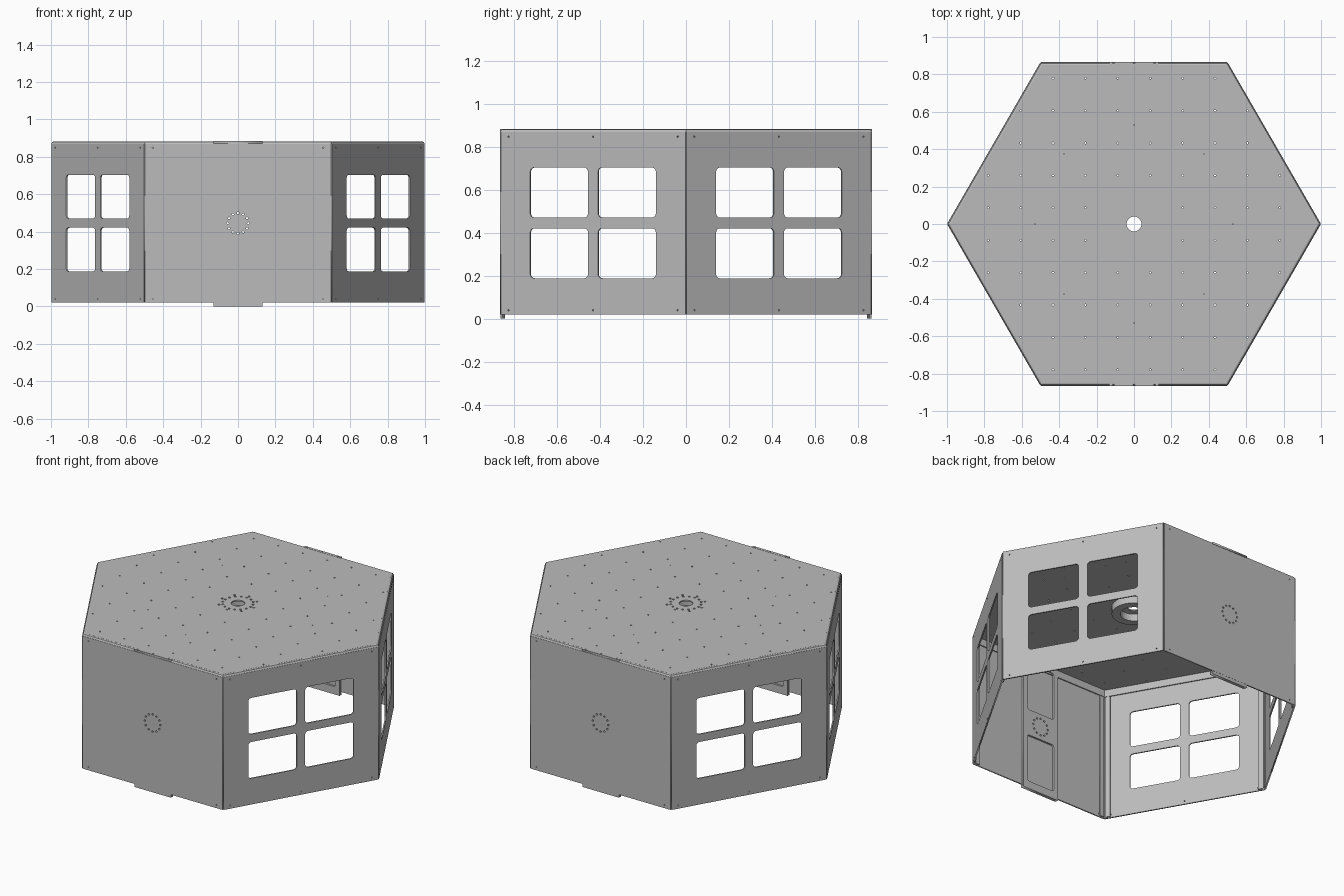
import bpy
import bmesh
from math import pi, sin, cos, radians
from mathutils import Matrix, Vector

cube = bpy.data.objects.get("Cube")
if cube:
    bpy.data.objects.remove(cube)

# Single sheet metal colour
metal = bpy.data.materials.new("sheet_grey")
metal.use_nodes = True
grey = (0.5, 0.5, 0.5, 1)
metal.diffuse_color = grey
metal.node_tree.nodes["Principled BSDF"].inputs["Base Color"].default_value = grey


def add_object(name, mesh, matrix):
    mesh.materials.clear()
    mesh.materials.append(metal)
    obj = bpy.data.objects.new(name, mesh)
    obj.matrix_world = matrix
    bpy.context.collection.objects.link(obj)
    return obj


def circle(x, y, r, n=8):
    return [(x + r * cos(2 * pi * i / n), y + r * sin(2 * pi * i / n)) for i in range(n)]


def ring_of_holes(x, y, ring, r, count):
    return [circle(px, py, r) for px, py in circle(x, y, ring, count)]


def rounded_rect(x0, y0, x1, y1, r=0.0, steps=4):
    if r == 0:
        return [(x0, y0), (x1, y0), (x1, y1), (x0, y1)]
    corners = [(x1 - r, y1 - r), (x0 + r, y1 - r), (x0 + r, y0 + r), (x1 - r, y0 + r)]
    points = []
    for k, (cx, cy) in enumerate(corners):
        for s in range(steps + 1):
            a = (k + s / steps) * pi / 2
            points.append((cx + r * cos(a), cy + r * sin(a)))
    return points


def sheet(name, outline, holes, thickness, matrix):
    """Flat plate with holes, drawn as a filled and extruded 2D curve."""
    curve = bpy.data.curves.new(name, "CURVE")
    curve.dimensions = "2D"
    curve.fill_mode = "BOTH"
    curve.extrude = thickness / 2
    for loop in [outline] + holes:
        spline = curve.splines.new("POLY")
        spline.points.add(len(loop) - 1)
        for point, (x, y) in zip(spline.points, loop):
            point.co = (x, y, 0, 1)
        spline.use_cyclic_u = True
    temp = bpy.data.objects.new(name + "_outline", curve)
    bpy.context.collection.objects.link(temp)
    graph = bpy.context.evaluated_depsgraph_get()
    mesh = bpy.data.meshes.new_from_object(temp.evaluated_get(graph))
    bpy.data.objects.remove(temp)
    bpy.data.curves.remove(curve)
    return add_object(name, mesh, matrix)


def lathe(name, profile, sides, matrix=Matrix()):
    """Closed (radius, z) profile swept around the z axis."""
    bm = bmesh.new()
    rings = [[bm.verts.new((r * cos(2 * pi * i / sides), r * sin(2 * pi * i / sides), z))
              for r, z in profile] for i in range(sides)]
    n = len(profile)
    for i in range(sides):
        a, b = rings[i], rings[(i + 1) % sides]
        for k in range(n):
            m = (k + 1) % n
            bm.faces.new((a[k], b[k], b[m], a[m]))
    bmesh.ops.recalc_face_normals(bm, faces=bm.faces)
    mesh = bpy.data.meshes.new(name)
    bm.to_mesh(mesh)
    bm.free()
    return add_object(name, mesh, matrix)


def upright(angle, apothem):
    """Place a flat drawing as a wall facing outward at the given angle."""
    return (Matrix.Rotation(radians(angle), 4, "Z")
            @ Matrix.Translation((0, -apothem, 0)) @ Matrix.Rotation(pi / 2, 4, "X"))


# Roof plate with its grid of holes and central bolt pattern
roof_holes = [circle(0, 0, 0.04, 32)]
roof_holes += ring_of_holes(0, 0, 0.09, 0.007, 16)
roof_holes += ring_of_holes(0, 0, 0.112, 0.007, 8)
roof_holes += ring_of_holes(0, 0, 0.53, 0.003, 8)
steps = [0.0866 * k for k in range(-9, 10, 2)]
for x in steps:
    for y in steps:
        near_bolts = abs(x) < 0.1 and abs(y) < 0.1
        if abs(x) + abs(y) / 3 ** 0.5 < 0.975 and not near_bolts:
            roof_holes.append(circle(x, y, 0.005))
sheet("roof", circle(0, 0, 0.982, 6), roof_holes, 0.008,
      Matrix.Translation((0, 0, 0.879)))

# Folded roof edge and its downward flange
lathe("roof_flange", [(0.98, 0.883), (0.992, 0.88), (0.998, 0.87), (0.987, 0.868),
                      (0.987, 0.83), (0.979, 0.83), (0.979, 0.874)], 6)

# Collar hanging under the roof centre
collar = lathe("roof_collar", [(0.13, 0.875), (0.13, 0.83), (0.08, 0.83), (0.08, 0.875)], 40)

# Walls
WALL = rounded_rect(-0.496, 0.02, 0.496, 0.87)
screws = [circle(x, z, 0.004) for x in (-0.455, 0, 0.455) for z in (0.04, 0.848)]
panes = [rounded_rect(x, z, x + 0.311, z + 0.233, 0.02)
         for x in (-0.338, 0.027) for z in (0.188, 0.471)]
bolt_ring = ring_of_holes(0, 0.445, 0.055, 0.006, 12)

for angle in (60, 120, 240, 300):
    sheet(f"window_wall_{angle}", WALL, screws + panes, 0.008, upright(angle, 0.862))

for side, angle in (("front", 0), ("back", 180)):
    sheet(f"{side}_wall", WALL, screws[:2] + screws[4:] + bolt_ring, 0.008, upright(angle, 0.862))
    # Stiffening plate behind the wall, with two openings
    openings = [rounded_rect(-0.1, z, 0.1, z + 0.31, 0.015) for z in (0.05, 0.53)]
    sheet(f"{side}_mount_plate", rounded_rect(-0.13, 0.0, 0.13, 0.87), openings + bolt_ring,
          0.012, upright(angle, 0.85))
    # Bottom tab and top lip of the plate
    sheet(f"{side}_bottom_tab", rounded_rect(-0.13, 0, 0.13, 0.02), [], 0.012,
          upright(angle, 0.859))
    turn = Matrix.Rotation(radians(angle), 4, "Z")
    lip_holes = [circle(x, -0.858, 0.006) for x in (-0.11, 0, 0.11)]
    sheet(f"{side}_top_lip", rounded_rect(-0.13, -0.866, 0.13, -0.848), lip_holes, 0.012,
          turn @ Matrix.Translation((0, 0, 0.878)))

# Corner strips folded behind the wall joints
for angle in range(0, 360, 60):
    for label, x in (("a", -0.487), ("b", 0.457)):
        sheet(f"corner_strip_{angle}_{label}", rounded_rect(x, 0.025, x + 0.03, 0.83), [],
              0.008, upright(angle, 0.854))
